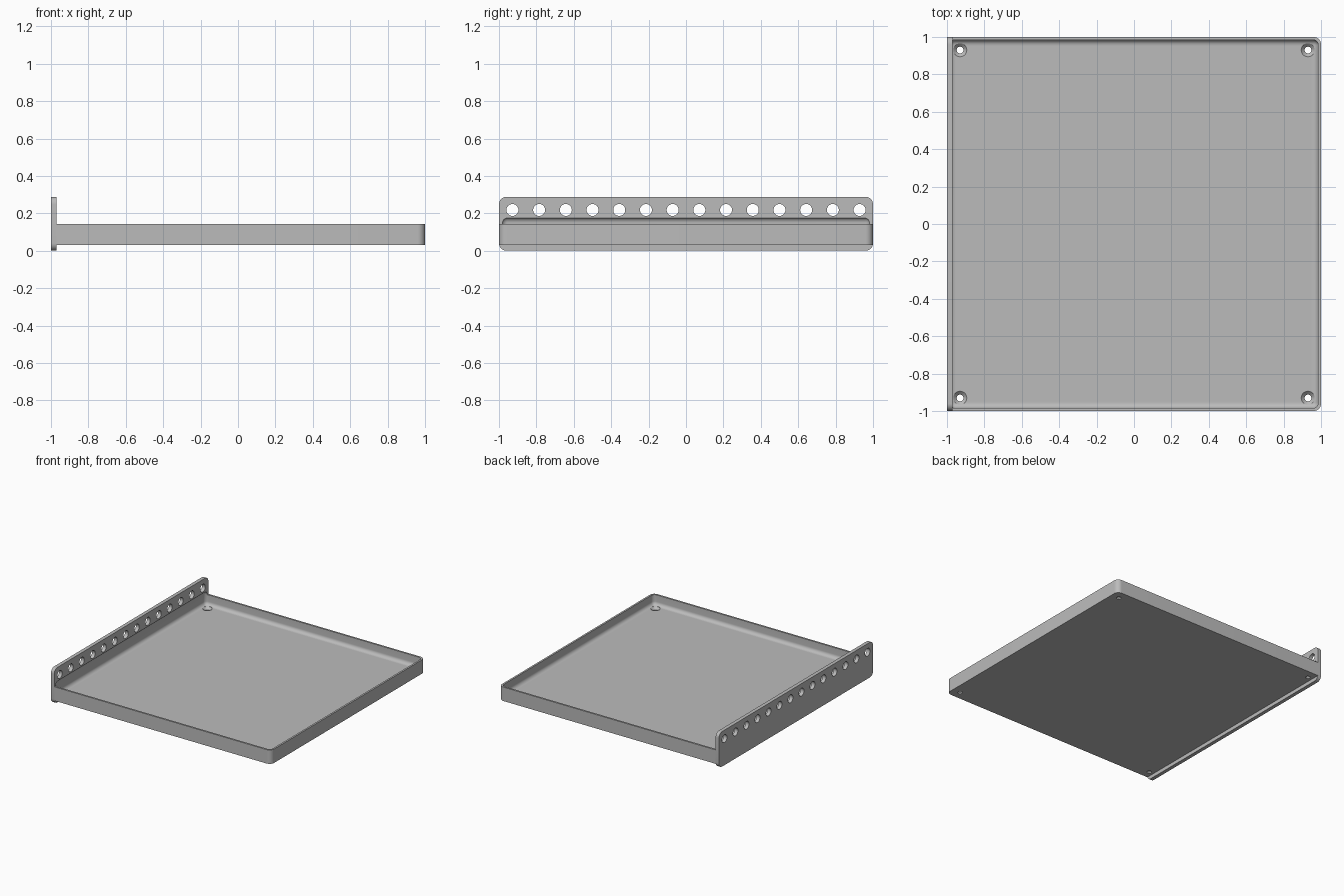
import bpy
import bmesh
from math import cos, sin, pi, radians
from mathutils import Matrix

cube = bpy.data.objects.get("Cube")
if cube:
    bpy.data.objects.remove(cube)

# Single plain grey material
grey = bpy.data.materials.new("plain grey")
grey.use_nodes = True
colour = (0.5, 0.5, 0.5, 1)
grey.diffuse_color = colour
grey.node_tree.nodes["Principled BSDF"].inputs["Base Color"].default_value = colour


def add_object(name, bm):
    bmesh.ops.recalc_face_normals(bm, faces=bm.faces)
    mesh = bpy.data.meshes.new(name)
    bm.to_mesh(mesh)
    bm.free()
    mesh.materials.append(grey)
    obj = bpy.data.objects.new(name, mesh)
    bpy.context.collection.objects.link(obj)
    return obj


def rounded_box(name, low, high, radius, pick, segments=8):
    """Box between two corners, rounding the edges that pick(edge) accepts."""
    bm = bmesh.new()
    bmesh.ops.create_cube(bm, size=1)
    for v in bm.verts:
        v.co = [l if c < 0 else h for c, l, h in zip(v.co, low, high)]
    edges = [e for e in bm.edges if pick(e)]
    bmesh.ops.bevel(bm, geom=edges, offset=radius, segments=segments,
                    profile=0.5, affect='EDGES', clamp_overlap=True)
    return add_object(name, bm)


def lathe_cutters(name, profile, matrices, sides=32):
    """Solid of revolution (radius, height), repeated at each matrix."""
    bm = bmesh.new()
    for m in matrices:
        rings = [[bm.verts.new(m @ Matrix.Translation(
                    (r * cos(2 * pi * i / sides), r * sin(2 * pi * i / sides), z)
                  ).translation) for i in range(sides)] for r, z in profile]
        for a, b in zip(rings, rings[1:]):
            for i in range(sides):
                j = (i + 1) % sides
                bm.faces.new((a[i], a[j], b[j], b[i]))
        bm.faces.new(rings[0][::-1])
        bm.faces.new(rings[-1])
    return add_object(name, bm)


def cut(obj, cutter):
    mod = obj.modifiers.new("cut", 'BOOLEAN')
    mod.operation = 'DIFFERENCE'
    mod.solver = 'EXACT'
    mod.object = cutter
    bpy.ops.object.select_all(action='DESELECT')
    obj.select_set(True)
    bpy.context.view_layer.objects.active = obj
    bpy.ops.object.modifier_apply(modifier=mod.name)


def along(edge, axis):
    d = edge.verts[0].co - edge.verts[1].co
    return abs(d[axis]) > 0.99 * d.length


INNER = -0.97  # inner face of the hanging plate

# Tray body, rounded only at its two free upright corners
tray = rounded_box("tray", (INNER, -1, 0.03), (1, 1, 0.144), 0.04,
                   lambda e: along(e, 2) and e.verts[0].co.x > 0)

# Hanging plate with rounded corners
plate = rounded_box("hanging_plate", (-1, -1, 0), (INNER, 1, 0.288), 0.04,
                    lambda e: along(e, 0))

# Filleted hollow, which also makes a shallow recess in the plate
hollow = rounded_box("hollow_cutter", (-0.985, -0.985, 0.06),
                     (0.985, 0.985, 0.179), 0.03, lambda e: True)

# Countersunk screw holes in the tray corners
corners = [Matrix.Translation((x, y, 0)) for x in (-0.93, 0.93) for y in (-0.93, 0.93)]
screws = lathe_cutters("screw_cutter", [(0.018, 0), (0.018, 0.042),
                                        (0.036, 0.06), (0.036, 0.09)], corners)

# Row of round holes along the plate
COUNT = 14
row = [Matrix.Translation((-0.985, -0.928 + 1.856 * i / (COUNT - 1), 0.218))
       @ Matrix.Rotation(pi / 2, 4, 'Y') for i in range(COUNT)]
holes = lathe_cutters("plate_hole_cutter", [(0.032, -0.05), (0.032, 0.05)], row)

cut(tray, hollow)
cut(tray, screws)
cut(plate, hollow)
cut(plate, holes)
for helper in (hollow, screws, holes):
    bpy.data.objects.remove(helper)

# Smooth curves, sharp edges
for obj in (tray, plate):
    bpy.ops.object.select_all(action='DESELECT')
    obj.select_set(True)
    bpy.context.view_layer.objects.active = obj
    bpy.ops.object.shade_smooth_by_angle(angle=radians(30))
